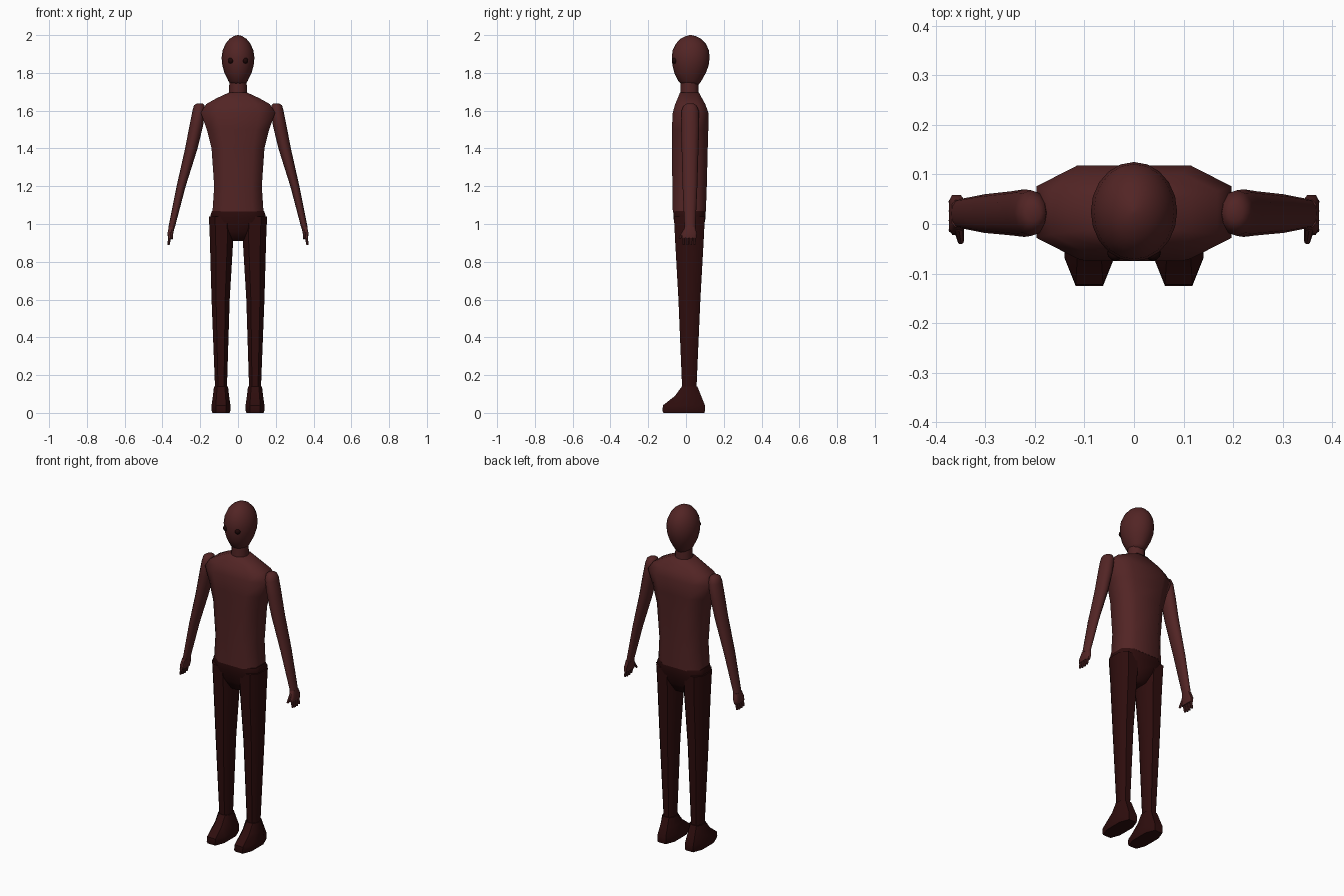
import bpy, bmesh, math
from mathutils import Vector, Matrix

cube = bpy.data.objects.get("Cube")
if cube:
    bpy.data.objects.remove(cube)


def material(name, colour):
    m = bpy.data.materials.new(name)
    m.use_nodes = True
    m.diffuse_color = (*colour, 1)
    bsdf = m.node_tree.nodes["Principled BSDF"]
    bsdf.inputs["Base Color"].default_value = (*colour, 1)
    bsdf.inputs["Roughness"].default_value = 0.8
    return m


SKIN = material("reddish brown", (0.085, 0.018, 0.018))
CLOTH = material("dark maroon", (0.027, 0.004, 0.004))
EYE = material("near black", (0.012, 0.002, 0.002))


def finish(name, bm, mat, angle=40):
    bmesh.ops.recalc_face_normals(bm, faces=bm.faces)
    mesh = bpy.data.meshes.new(name)
    bm.to_mesh(mesh)
    bm.free()
    mesh.materials.append(mat)
    ob = bpy.data.objects.new(name, mesh)
    bpy.context.collection.objects.link(ob)
    bpy.ops.object.select_all(action='DESELECT')
    ob.select_set(True)
    bpy.context.view_layer.objects.active = ob
    bpy.ops.object.shade_smooth_by_angle(angle=math.radians(angle))
    return ob


def octagon(fx, fy):
    """Unit outline with bevelled corners."""
    return [(1, -fy), (1, fy), (fx, 1), (-fx, 1), (-1, fy), (-1, -fy), (-fx, -1), (fx, -1)]


def circle(n):
    return [(math.cos(math.tau * i / n), math.sin(math.tau * i / n)) for i in range(n)]


def loft(name, rings, outline, mat, side=1, angle=40):
    """Skin rings of (z, centre x, half width, front y, back y)."""
    bm = bmesh.new()
    loops = []
    for z, cx, hx, y0, y1 in rings:
        cy, hy = (y0 + y1) / 2, (y1 - y0) / 2
        loops.append([bm.verts.new((side * (cx + hx * u), cy + hy * v, z)) for u, v in outline])
    n = len(outline)
    for a, b in zip(loops, loops[1:]):
        for i in range(n):
            j = (i + 1) % n
            bm.faces.new((a[i], a[j], b[j], b[i]))
    bm.faces.new(loops[0])
    bm.faces.new(loops[-1])
    return finish(name, bm, mat, angle)


def rod(name, start, end, r0, r1, mat):
    """Tapered rod between two points."""
    a, b = Vector(start), Vector(end)
    d = b - a
    bm = bmesh.new()
    bmesh.ops.create_cone(bm, cap_ends=True, segments=8, radius1=r0, radius2=r1, depth=d.length,
                          matrix=Matrix.Translation((a + b) / 2) @ d.to_track_quat('Z', 'Y').to_matrix().to_4x4())
    return finish(name, bm, mat)


# Head, neck and torso
loft("head", [(1.735, 0, .035, -.015, .065), (1.755, 0, .05, -.04, .08), (1.80, 0, .072, -.062, .105),
              (1.84, 0, .083, -.072, .12), (1.88, 0, .087, -.075, .125), (1.92, 0, .081, -.071, .121),
              (1.955, 0, .066, -.053, .105), (1.98, 0, .045, -.03, .08), (1.994, 0, .023, -.003, .053),
              (2.0, 0, .004, .02, .03)], circle(20), SKIN, angle=60)
loft("neck", [(1.67, 0, .048, -.03, .068), (1.75, 0, .046, -.028, .066)], circle(12), SKIN)
loft("torso", [(1.065, 0, .135, -.07, .105), (1.2, 0, .126, -.072, .11), (1.4, 0, .14, -.075, .115),
               (1.5, 0, .165, -.075, .118), (1.59, 0, .197, -.07, .118), (1.635, 0, .168, -.057, .102),
               (1.665, 0, .115, -.044, .085), (1.695, 0, .05, -.032, .07)],
     octagon(.58, .55), SKIN, angle=60)

# Hips tapering to the crotch
loft("pelvis", [(.91, 0, .04, -.03, .065), (.96, 0, .075, -.055, .09), (1.03, 0, .15, -.066, .103),
                (1.07, 0, .138, -.068, .104)], octagon(.58, .55), CLOTH, angle=60)

for side, word in ((1, "left"), (-1, "right")):
    # Eye
    bm = bmesh.new()
    bmesh.ops.create_uvsphere(bm, u_segments=12, v_segments=8, radius=.016,
                              matrix=Matrix.Translation((side * .038, -.058, 1.865)))
    finish(word + "_eye", bm, EYE, 60)

    # Leg and shoe
    loft(word + "_leg", [(.12, .09, .031, -.02, .055), (.6, .092, .048, -.04, .076),
                         (.92, .087, .062, -.058, .094), (1.04, .09, .064, -.064, .1)],
         octagon(.5, .5), CLOTH, side, 50)
    loft(word + "_shoe", [(0, .09, .046, -.12, .098), (.012, .09, .05, -.125, .1),
                          (.04, .09, .05, -.122, .1), (.09, .09, .043, -.058, .08),
                          (.14, .09, .037, -.022, .06)], octagon(.55, .5), CLOTH, side)

    # Arm with a rounded shoulder
    loft(word + "_arm", [(1.638, .203, .015, .005, .04), (1.628, .205, .028, -.012, .056),
                         (1.60, .207, .034, -.024, .068), (1.52, .221, .036, -.026, .07),
                         (1.4, .247, .033, -.023, .066), (1.2, .301, .024, -.018, .06),
                         (.98, .352, .017, -.008, .05)], circle(12), SKIN, side, 60)

    # Hand, four fingers and a thumb
    loft(word + "_palm", [(.925, .36, .011, -.022, .054), (.95, .358, .015, -.02, .058),
                          (.985, .351, .016, -.006, .048)], octagon(.6, .7), SKIN, side, 60)
    for i in range(4):
        y = -.012 + i * .019
        tip = .887 + .004 * abs(i - 1.5)
        rod(f"{word}_finger_{i + 1}", (side * .36, y, .94), (side * .368, y, tip), .0085, .006, SKIN)
    rod(word + "_thumb", (side * .354, -.005, .965), (side * .349, -.036, .922), .011, .006, SKIN)
